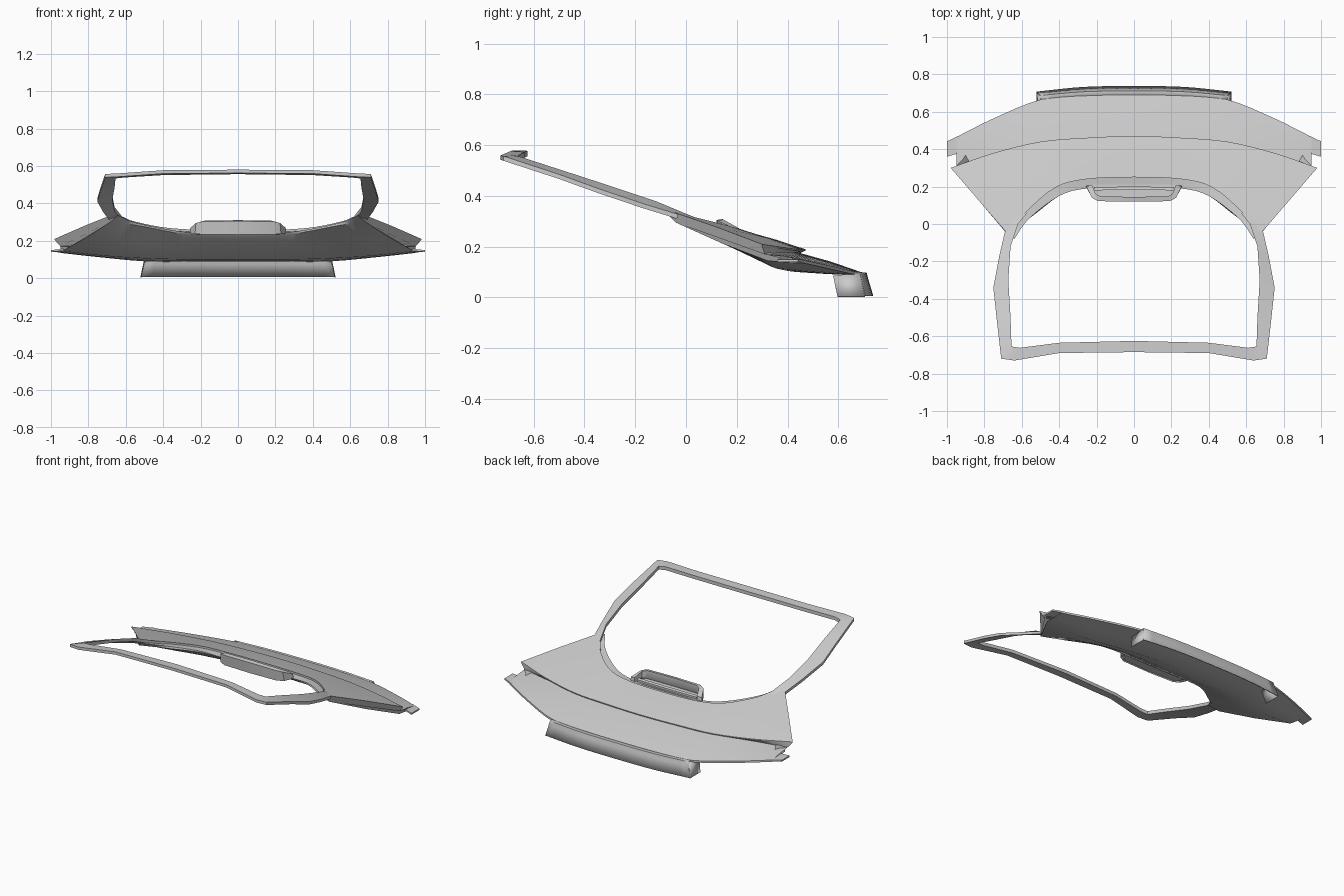
import bpy
import bmesh
from mathutils import Vector

cube = bpy.data.objects.get("Cube")
if cube:
    bpy.data.objects.remove(cube, do_unlink=True)

grey = bpy.data.materials.new("panel_grey")
grey.use_nodes = True
shade = (0.6, 0.6, 0.6, 1)
grey.diffuse_color = shade
grey.node_tree.nodes["Principled BSDF"].inputs["Base Color"].default_value = shade


def spline(points, steps=4):
    """Smooth curve through the control points."""
    pts = [Vector(p) for p in points]
    mirrored_start = Vector((-pts[1].x, pts[1].y, pts[1].z))
    pts = [mirrored_start] + pts + [pts[-1] * 2 - pts[-2]]
    result = []
    for a, b, c, d in zip(pts, pts[1:], pts[2:], pts[3:]):
        for step in range(steps):
            t = step / steps
            result.append(b + (c - a) * t / 2
                          + (a * 2 - b * 5 + c * 4 - d) * t * t / 2
                          + (b * 3 - a - c * 3 + d) * t ** 3 / 2)
    result.append(pts[-2])
    return result


def shifted(row, x=0, y=0, z=0):
    return [Vector(p) + Vector((x, y, z)) for p in row]


def between(row_a, row_b, factor, lift=0):
    return [a.lerp(b, factor) + Vector((0, 0, lift)) for a, b in zip(row_a, row_b)]


def loft(name, rows, closed=True, capped=True, thickness=0):
    """Skin rows running from the centre outwards, then mirror across x."""
    bm = bmesh.new()
    grid = [[bm.verts.new(p) for p in row] for row in rows]
    pairs = list(zip(grid, grid[1:]))
    if closed:
        pairs.append((grid[-1], grid[0]))
    for low, high in pairs:
        for i in range(len(low) - 1):
            bm.faces.new((low[i], low[i + 1], high[i + 1], high[i]))
    if capped:
        bm.faces.new([row[-1] for row in grid])
    bmesh.ops.recalc_face_normals(bm, faces=bm.faces)
    mesh = bpy.data.meshes.new(name)
    bm.to_mesh(mesh)
    bm.free()
    obj = bpy.data.objects.new(name, mesh)
    bpy.context.collection.objects.link(obj)
    mesh.materials.append(grey)
    bpy.ops.object.select_all(action="DESELECT")
    obj.select_set(True)
    bpy.context.view_layer.objects.active = obj
    bpy.ops.object.shade_smooth_by_angle(angle=0.5)
    mirror = obj.modifiers.new("mirror", "MIRROR")
    mirror.merge_threshold = 0.0005
    if thickness:
        solid = obj.modifiers.new("thickness", "SOLIDIFY")
        solid.thickness = thickness
        solid.offset = 0
    return obj


# Tailgate body: deck, overhanging lip, lower panel and inner skin
window_edge = spline([(0, .25, .257), (.25, .24, .26), (.42, .195, .275),
                      (.58, .06, .31), (.67, -.06, .34)])
lip = spline([(0, .47, .19), (.27, .46, .19), (.5, .44, .19),
              (.75, .38, .198), (.98, .3, .21)])
groove = spline([(0, .45, .175), (.27, .44, .175), (.5, .42, .175),
                 (.73, .365, .175), (.95, .31, .17)])
rear_edge = spline([(0, .69, .1), (.27, .685, .1), (.5, .665, .102),
                    (.75, .565, .125), (.95, .465, .147)])
keel = spline([(0, .45, .1), (.25, .44, .1), (.48, .4, .105),
               (.72, .34, .12), (.94, .32, .145)])
sill_low = spline([(0, .205, .225), (.25, .2, .23), (.4, .15, .255),
                   (.56, .03, .285), (.69, -.04, .295)])
sill_top = spline([(0, .195, .24), (.25, .19, .245), (.4, .15, .265),
                   (.56, .03, .3), (.64, -.08, .335)])
loft("tailgate_body", [
    sill_top, shifted(window_edge, z=-.012), window_edge,
    between(window_edge, lip, .5, .003), lip, shifted(lip, z=-.006), groove,
    between(groove, rear_edge, .5, .004), rear_edge, shifted(rear_edge, z=-.012),
    between(rear_edge, keel, .5, -.008), keel,
    between(keel, sill_low, .5, -.006), sill_low])

# Small tabs at the outer ends of the lower panel
tab_front = [Vector((.93, .38, .157)), Vector((1, .36, .15))]
tab_back = [Vector((.93, .475, .147)), Vector((1, .442, .15))]
loft("panel_tab", [tab_front, tab_back, shifted(tab_back, z=-.01),
                   shifted(tab_front, z=-.01)])

# Window frame
frame_inner = [(0, -.625, .578), (.4, -.635, .573), (.61, -.662, .56),
               (.655, -.655, .555), (.66, -.5, .505), (.672, -.3, .44),
               (.66, -.12, .38), (.62, 0, .33), (.57, .06, .306)]
frame_outer = [(0, -.685, .58), (.4, -.69, .577), (.64, -.73, .56),
               (.71, -.72, .557), (.735, -.5, .485), (.752, -.34, .427),
               (.72, -.17, .37), (.69, -.04, .33), (.7, .03, .305)]
loft("window_frame", [frame_inner, frame_outer,
                      shifted(frame_outer, z=-.018), shifted(frame_inner, z=-.022)])

# Raised light housing on the lower window edge
hood_outer = [(0, .12, .305), (.19, .122, .303), (.225, .14, .295), (.255, .2, .268)]
hood_inner = [(0, .145, .31), (.18, .147, .307), (.205, .16, .3), (.225, .21, .272)]
hood_base = [(0, .128, .232), (.19, .13, .234), (.23, .15, .236), (.26, .205, .238)]
loft("light_hood", [hood_outer, hood_inner, shifted(hood_inner, z=-.04), hood_base])
floor_front = [Vector((0, .13, .25)), Vector((.2, .14, .25))]
floor_back = [Vector((0, .21, .245)), Vector((.23, .21, .245))]
loft("light_floor", [floor_front, floor_back, shifted(floor_back, z=-.012),
                     shifted(floor_front, z=-.012)])
bar = [Vector((0, .182, .262)), Vector((.215, .18, .262))]
loft("light_bar", [bar, shifted(bar, y=.018, z=-.004),
                   shifted(bar, y=.018, z=-.02), shifted(bar, z=-.02)])

# Hanging skirt below the rear edge, with end plates
skirt_top = spline([(0, .68, .098), (.27, .675, .098), (.5, .655, .1)])
skirt_bend = spline([(0, .71, .095), (.27, .705, .095), (.5, .685, .097)])
skirt_foot = spline([(0, .735, .006), (.27, .73, .006), (.52, .705, .006)])
loft("rear_skirt", [skirt_top, skirt_bend, between(skirt_bend, skirt_foot, .2, -.004),
                    skirt_foot], closed=False, capped=False, thickness=.006)
loft("skirt_end", [[(.5, .58, .085), (.5, .685, .097)],
                   [(.52, .597, .003), (.52, .705, .003)]],
     closed=False, capped=False, thickness=.005)
